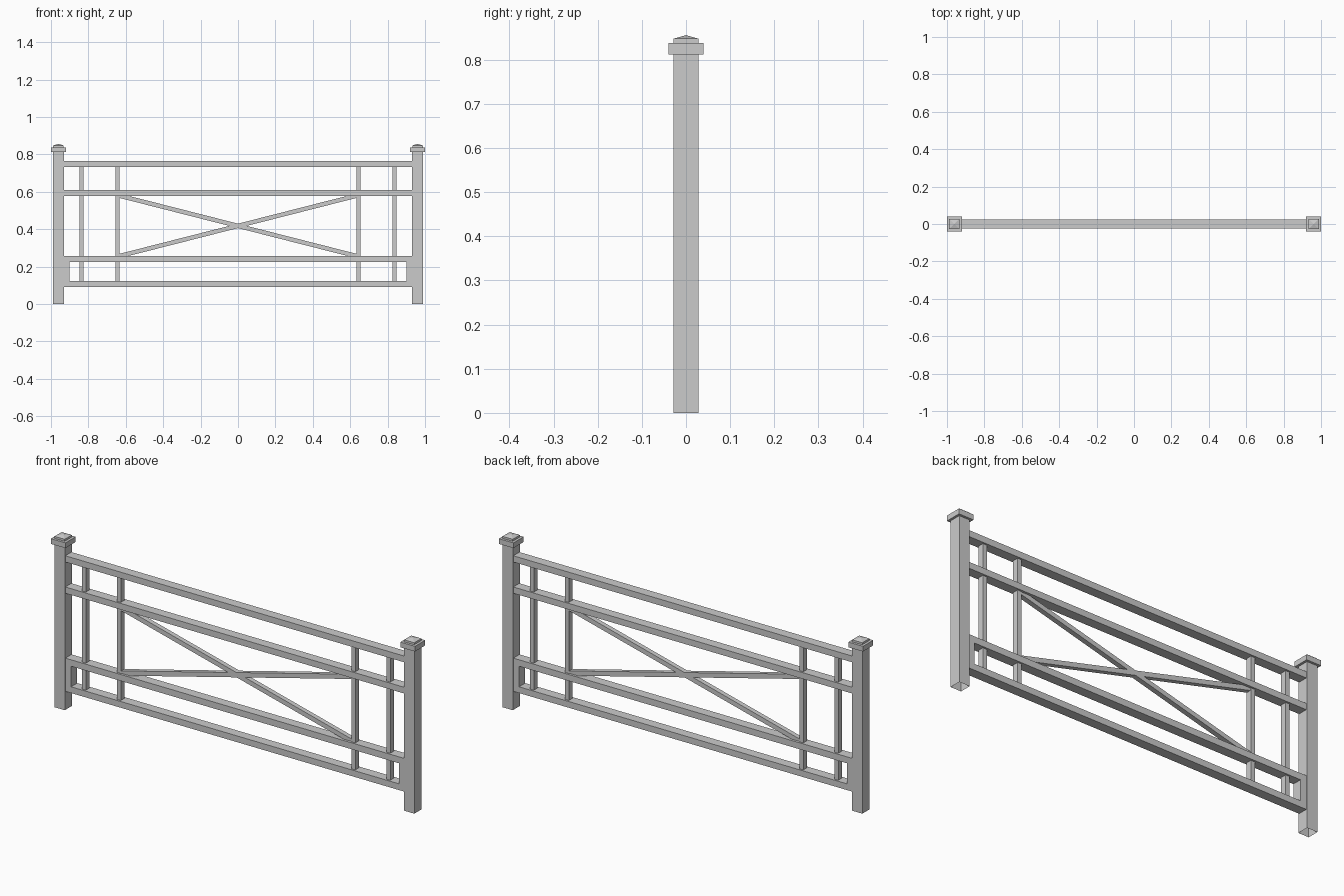
import bpy, bmesh, math
from mathutils import Matrix

if "Cube" in bpy.data.objects:
    bpy.data.objects.remove(bpy.data.objects["Cube"])


def finish(name, bm):
    me = bpy.data.meshes.new(name)
    bm.to_mesh(me)
    bm.free()
    ob = bpy.data.objects.new(name, me)
    bpy.context.collection.objects.link(ob)
    return ob


def box(name, x0, x1, depth, z0, z1, angle=0.0, open_bottom=False):
    """Box centred on y = 0, optionally tilted in the fence plane."""
    bm = bmesh.new()
    bmesh.ops.create_cube(bm, size=1)
    if open_bottom:
        bmesh.ops.delete(bm, geom=[f for f in bm.faces if f.normal.z < -0.5], context='FACES')
    m = (Matrix.Translation(((x0 + x1) / 2, 0, (z0 + z1) / 2))
         @ Matrix.Rotation(angle, 4, 'Y')
         @ Matrix.Diagonal((x1 - x0, depth, z1 - z0, 1)))
    bm.transform(m)
    return finish(name, bm)


def pyramid(name, x, half, z0, z1):
    bm = bmesh.new()
    base = [bm.verts.new((x + half * a, half * b, z0))
            for a, b in ((-1, -1), (1, -1), (1, 1), (-1, 1))]
    tip = bm.verts.new((x, 0, z1))
    for i in range(4):
        bm.faces.new((base[i], base[(i + 1) % 4], tip))
    bm.faces.new(base[::-1])
    return finish(name, bm)


POST_X, POST_H, CAP_H, RAIL_D = 0.96, 0.0285, 0.04, 0.048
INNER = POST_X - POST_H

# Horizontal rails
for name, z0, z1 in (("bottom_rail", 0.092, 0.123), ("lower_rail", 0.225, 0.257),
                     ("upper_rail", 0.579, 0.610), ("top_rail", 0.734, 0.765)):
    box(name, -INNER, INNER, RAIL_D, z0, z1)

for side, s in (("left", -1), ("right", 1)):
    px = s * POST_X
    # Post with open foot
    box(f"{side}_post", px - POST_H, px + POST_H, 2 * POST_H, 0, 0.812, open_bottom=True)
    # Stepped cap with a shallow pyramid
    box(f"{side}_cap", px - CAP_H, px + CAP_H, 2 * CAP_H, 0.812, 0.838)
    box(f"{side}_cap_step", px - 0.028, px + 0.028, 0.056, 0.838, 0.848)
    pyramid(f"{side}_cap_peak", px, 0.028, 0.848, 0.856)
    # Upright balusters
    for name, x in (("outer_baluster", 0.836), ("inner_baluster", 0.644)):
        box(f"{side}_{name}", s * x - 0.011, s * x + 0.011, 0.03, 0.123, 0.734)
    # Filler block between the two low rails
    bx = s * (INNER + 0.9) / 2
    box(f"{side}_filler_block", bx - 0.016, bx + 0.016, RAIL_D, 0.123, 0.225)

# Crossed diagonal braces
w, h, zc = 1.266, 0.322, 0.418
length = math.hypot(w, h)
for name, s in (("rising_brace", -1), ("falling_brace", 1)):
    box(name, -length / 2, length / 2, 0.024, zc - 0.0115, zc + 0.0115, s * math.atan2(h, w))
